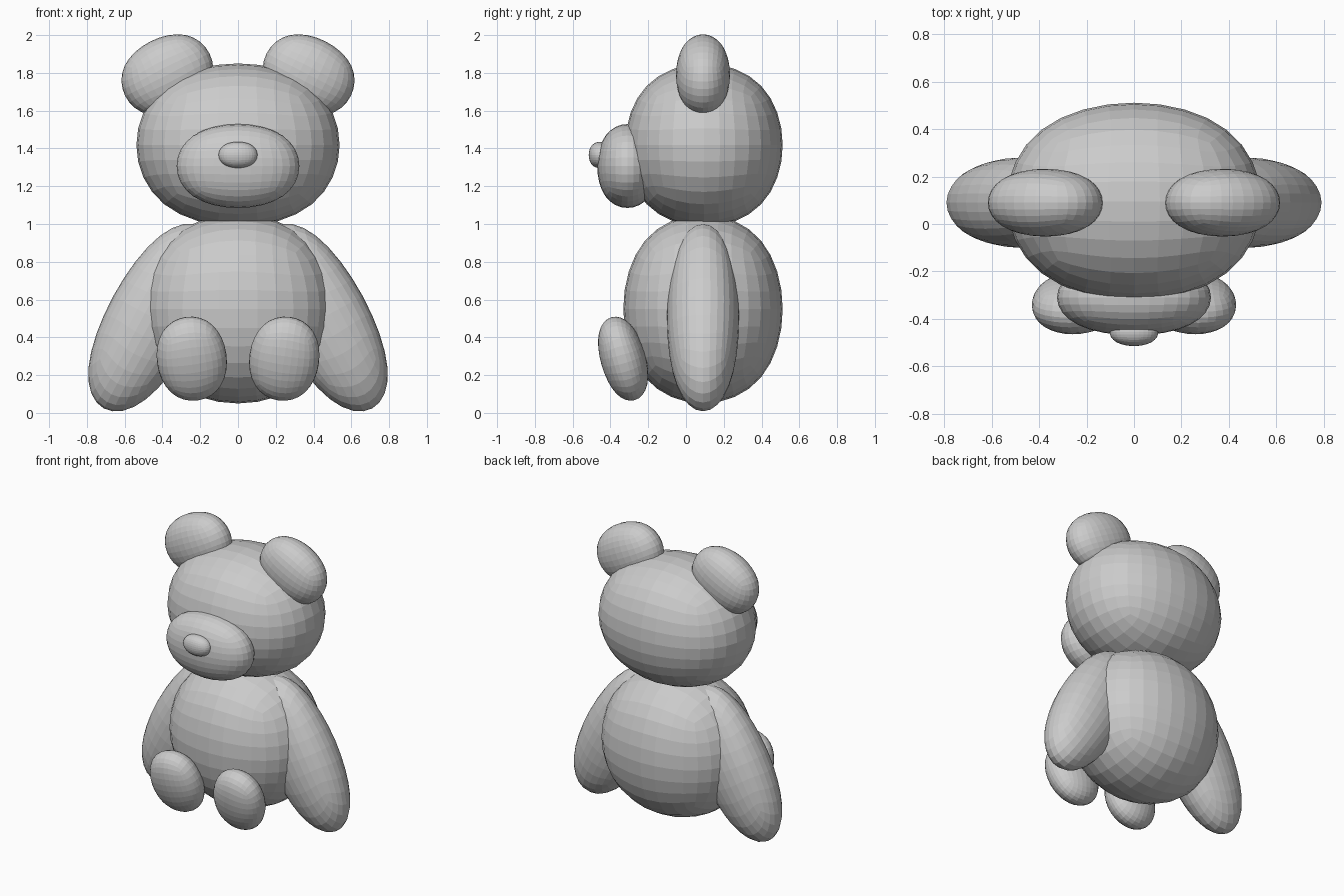
import bpy
from math import radians
from mathutils import Matrix, Vector, Euler

default = bpy.data.objects.get("Cube")
if default:
    bpy.data.objects.remove(default, do_unlink=True)

grey = bpy.data.materials.new("plush_grey")
grey.use_nodes = True
colour = (0.6, 0.6, 0.6, 1)
grey.diffuse_color = colour
grey.node_tree.nodes["Principled BSDF"].inputs["Base Color"].default_value = colour


def rounded(name, centre, radii, tilt=(0, 0, 0)):
    """Cube subdivided into a ball, fitted to the radii, then tilted."""
    bpy.ops.mesh.primitive_cube_add(size=2)
    obj = bpy.context.object
    obj.name = obj.data.name = name
    obj.modifiers.new("round", 'SUBSURF').levels = 3
    bpy.ops.object.modifier_apply(modifier="round")
    mesh = obj.data
    reach = max(v.co.x for v in mesh.vertices)
    fit = Matrix.Diagonal(Vector(radii) / reach).to_4x4()
    turn = Euler([radians(a) for a in tilt]).to_matrix().to_4x4()
    mesh.transform(turn @ fit)
    obj.location = centre
    mesh.shade_flat()
    mesh.materials.append(grey)


# Centre line parts
rounded("body", (0, 0.09, 0.55), (0.512, 0.422, 0.5))
rounded("head", (0, 0.095, 1.418), (0.538, 0.417, 0.432))
rounded("muzzle", (0, -0.31, 1.307), (0.325, 0.16, 0.222))
rounded("nose", (0, -0.455, 1.365), (0.103, 0.06, 0.07))

# Paired parts
for side, s in (("left", 1), ("right", -1)):
    rounded(side + "_ear", (s * 0.374, 0.09, 1.79), (0.25, 0.143, 0.198), (0, s * 27, 0))
    rounded(side + "_arm", (s * 0.45, 0.09, 0.505), (0.239, 0.192, 0.5475), (0, s * -28.4, 0))
    rounded(side + "_foot", (s * 0.245, -0.333, 0.287), (0.185, 0.119, 0.229), (15.7, s * 8, 0))
